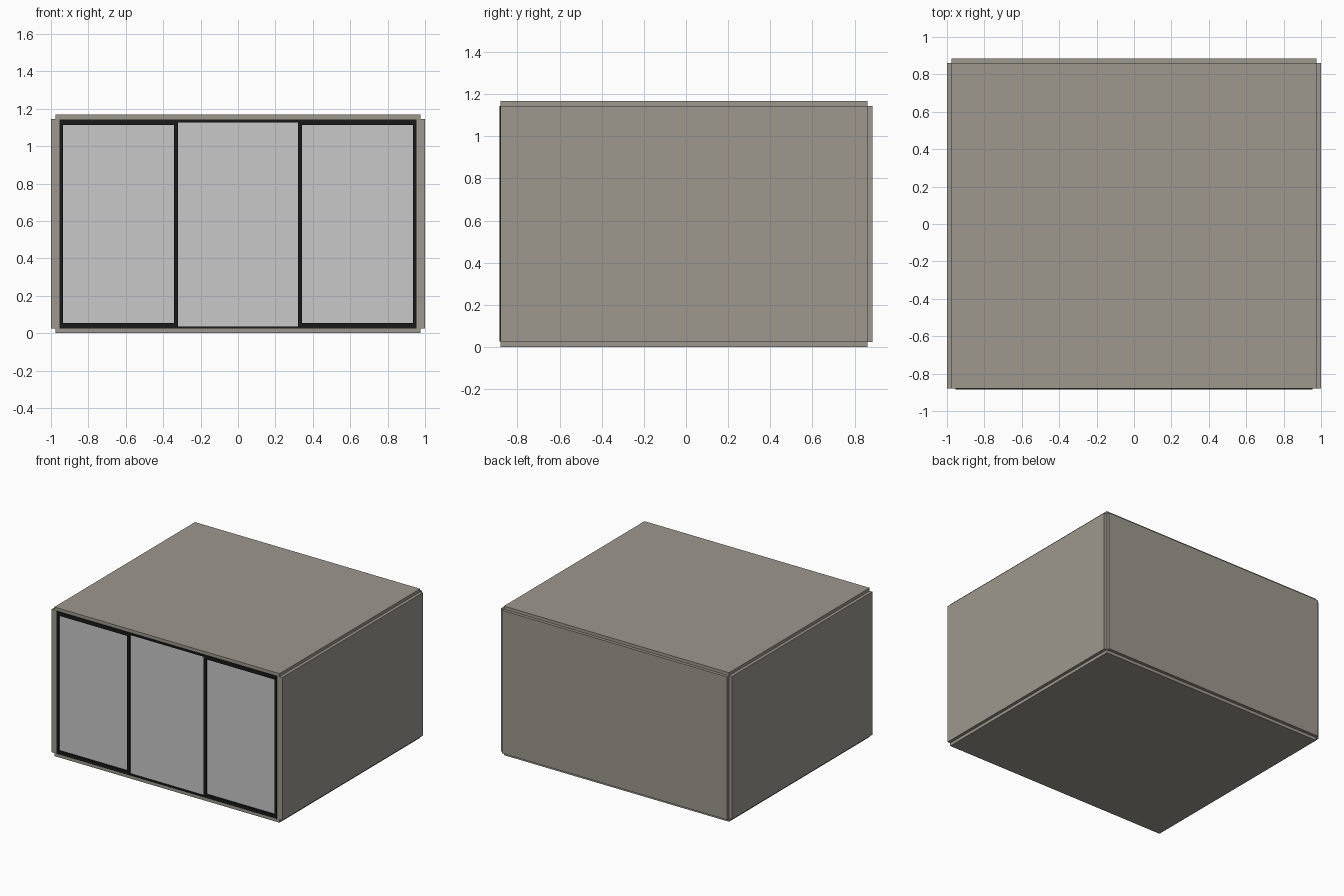
import bpy

old = bpy.data.objects.get("Cube")
if old:
    bpy.data.objects.remove(old, do_unlink=True)


def material(name, rgb, rough):
    m = bpy.data.materials.new(name)
    m.use_nodes = True
    m.diffuse_color = (*rgb, 1)
    bsdf = m.node_tree.nodes["Principled BSDF"]
    bsdf.inputs["Base Color"].default_value = (*rgb, 1)
    bsdf.inputs["Roughness"].default_value = rough
    return m


concrete = material("warm grey concrete", (0.34, 0.315, 0.275), 0.8)
black = material("black metal", (0.01, 0.01, 0.01), 0.5)
glass = material("pale grey glass", (0.58, 0.58, 0.58), 0.3)


def box(name, x, y, z, mat):
    """Box spanning the given (min, max) ranges."""
    spans = (x, y, z)
    bpy.ops.mesh.primitive_cube_add(size=1, location=[(a + b) / 2 for a, b in spans])
    ob = bpy.context.object
    ob.name = name
    ob.scale = [b - a for a, b in spans]
    bpy.ops.object.transform_apply(location=False, rotation=False, scale=True)
    ob.data.materials.append(mat)
    return ob


def sided(x, side):
    return tuple(sorted(side * v for v in x))


FRONT, BACK, TOP = -0.88, 0.885, 1.168
STEP = 0.024            # shadow gap where two slabs meet
EDGE = 1 - STEP
WALL_Z = (STEP, TOP - STEP)
SLAB_Y = (FRONT, BACK - STEP)

# Shell slabs, stepped back from each other at every edge
box("floor", (-EDGE, EDGE), SLAB_Y, (0, 0.028), concrete)
box("roof", (-EDGE, EDGE), SLAB_Y, (TOP - 0.028, TOP), concrete)
box("back_wall", (-EDGE, EDGE), (BACK - 0.045, BACK), WALL_Z, concrete)
for side, label in ((1, "left"), (-1, "right")):
    box(label + "_wall", sided((0.955, 1), side), SLAB_Y, WALL_Z, concrete)

# Outer door frame
FRAME_Y = (-0.885, -0.84)
box("frame_head", (-0.955, 0.955), FRAME_Y, (1.127, 1.143), black)
box("frame_sill", (-0.955, 0.955), FRAME_Y, (0.026, 0.036), black)

# Fixed side lights with their bars, and the centre pane
PANE_Y = (-0.872, -0.862)
for side, label in ((1, "left"), (-1, "right")):
    outer, inner = sided((0.935, 0.955), side), sided((0.321, 0.341), side)
    across = sided((0.341, 0.935), side)
    box(label + "_jamb", outer, FRAME_Y, (0.036, 1.127), black)
    box(label + "_mullion", inner, FRAME_Y, (0.036, 1.127), black)
    box(label + "_top_rail", across, FRAME_Y, (1.113, 1.127), black)
    box(label + "_bottom_rail", across, FRAME_Y, (0.036, 0.053), black)
    box(label + "_pane", across, PANE_Y, (0.053, 1.113), glass)
box("centre_pane", (-0.321, 0.321), PANE_Y, (0.036, 1.127), glass)
